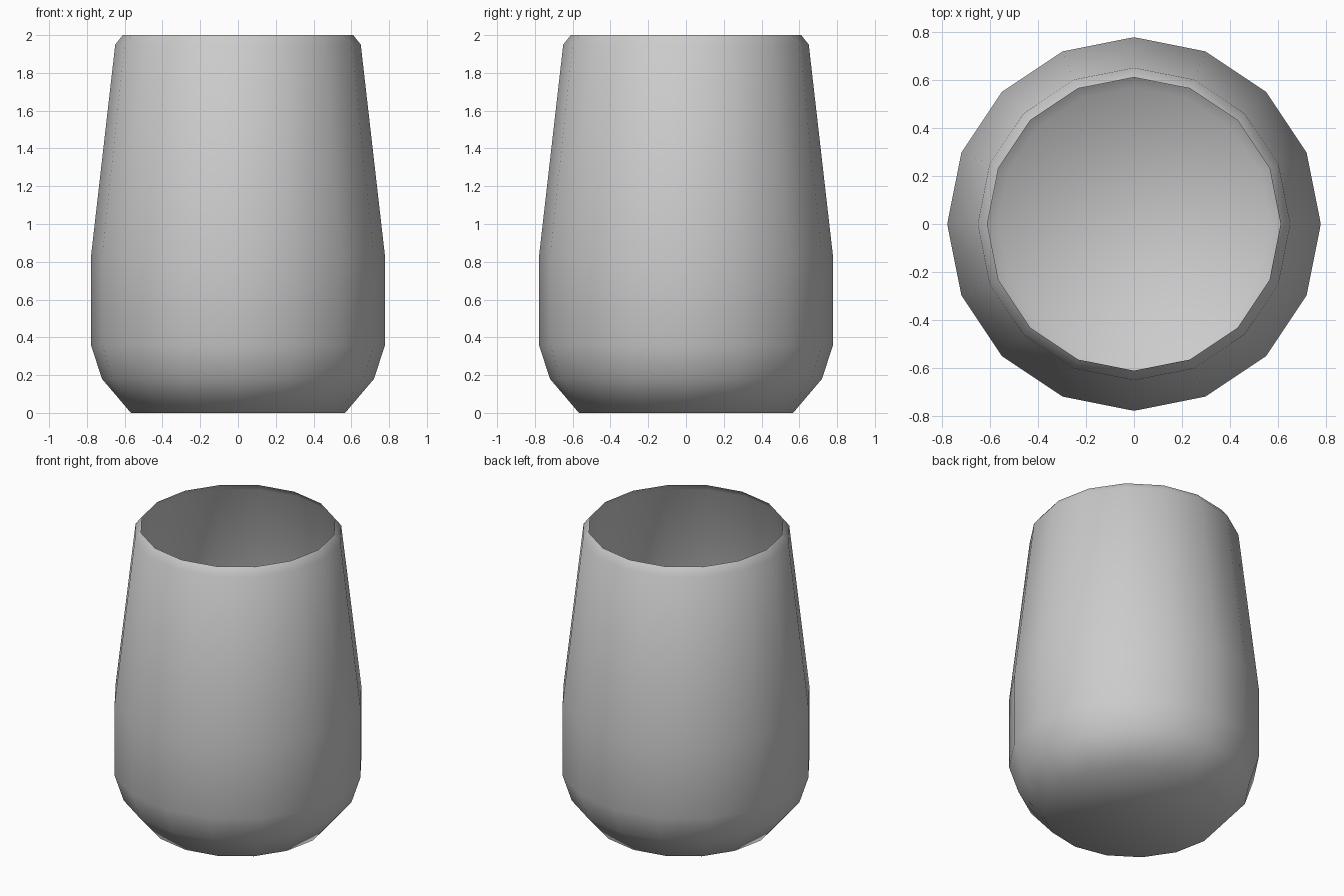
import bpy, bmesh
from math import cos, sin, tau

if "Cube" in bpy.data.objects:
    bpy.data.objects.remove(bpy.data.objects["Cube"])

SIDES = 16
# Outer profile (radius, height) from base to rim
PROFILE = [(0.567, 0.0), (0.72, 0.18), (0.777, 0.355), (0.777, 0.84), (0.65, 1.95), (0.61, 2.0)]

# Tumbler: open thin shell with a closed base
bm = bmesh.new()
rings = [[bm.verts.new((r * cos(tau * i / SIDES), r * sin(tau * i / SIDES), z))
          for i in range(SIDES)] for r, z in PROFILE]
for low, high in zip(rings, rings[1:]):
    for i in range(SIDES):
        j = (i + 1) % SIDES
        bm.faces.new((low[i], low[j], high[j], high[i]))
bm.faces.new(rings[0][::-1])
for f in bm.faces:
    f.smooth = True

mesh = bpy.data.meshes.new("tumbler")
bm.to_mesh(mesh)
bm.free()
tumbler = bpy.data.objects.new("tumbler", mesh)
bpy.context.collection.objects.link(tumbler)
